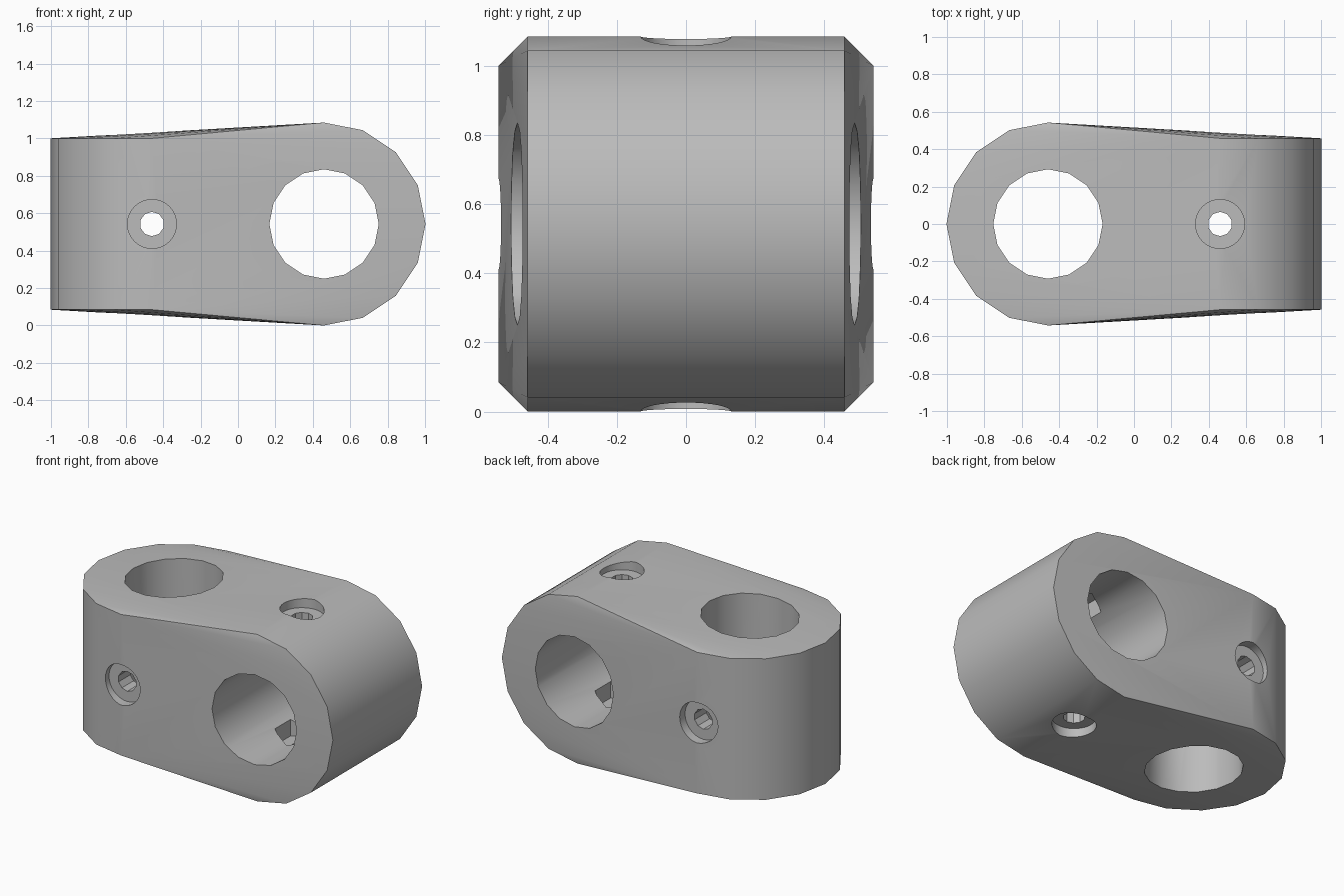
import bpy, bmesh, math
from mathutils import Matrix, Vector

cube = bpy.data.objects.get("Cube")
if cube:
    bpy.data.objects.remove(cube, do_unlink=True)

R = 0.54            # outer radius of each clamp end
HALF = 0.458        # half length of each clamp end
OFF = 0.46          # rod axis offset from the middle
MID = 0.5425        # height of the middle
BORE = 0.2925       # rod radius
UPRIGHT = Matrix.Identity(4)
CROSS = Matrix.Rotation(math.pi / 2, 4, 'X')


def cylinder(bm, radius, low, high, sides, x, turn, spin=0.0):
    """Add a closed cylinder along the turned z axis, from low to high."""
    place = (Matrix.Translation((x, 0, MID)) @ turn
             @ Matrix.Translation((0, 0, (low + high) / 2))
             @ Matrix.Rotation(spin, 4, 'Z'))
    return bmesh.ops.create_cone(bm, cap_ends=True, segments=sides, radius1=radius,
                                 radius2=radius, depth=high - low, matrix=place)


def make_object(name, bm):
    bmesh.ops.recalc_face_normals(bm, faces=bm.faces)
    mesh = bpy.data.meshes.new(name)
    bm.to_mesh(mesh)
    bm.free()
    obj = bpy.data.objects.new(name, mesh)
    bpy.context.collection.objects.link(obj)
    return obj


# Body: hull around an upright and a crosswise cylinder
bm = bmesh.new()
for x, turn in ((-OFF, UPRIGHT), (OFF, CROSS)):
    cylinder(bm, R + 0.0025, -HALF, HALF, 16, x, turn)
bmesh.ops.delete(bm, geom=list(bm.faces), context='FACES_ONLY')
bmesh.ops.delete(bm, geom=list(bm.edges), context='EDGES_FACES') if bm.edges else None
points = [v.co.copy() for v in bm.verts]
if not points:
    for x, turn in ((-OFF, UPRIGHT), (OFF, CROSS)):
        cylinder(bm, R + 0.0025, -HALF, HALF, 16, x, turn)
    points = [v.co.copy() for v in bm.verts]
bm.free()
bm = bmesh.new()
for p in points:
    bm.verts.new(p)
hull = bmesh.ops.convex_hull(bm, input=list(bm.verts))
bmesh.ops.dissolve_limit(bm, angle_limit=0.01, verts=bm.verts, edges=bm.edges)
body = make_object("rod_clamp_body", bm)

# Cutters: rod bores, screw holes, screw head recesses and nut pockets
cuts = []
for x, bore_turn, screw_turn in ((-OFF, UPRIGHT, CROSS), (OFF, CROSS, UPRIGHT)):
    shapes = [("rod_bore", BORE, -1, 1, 16, bore_turn, 0),
              ("screw_hole", 0.065, -1, 1, 10, screw_turn, 0)]
    for side in (-1, 1):
        for name, radius, near, far, sides, spin in (
                ("head_recess", 0.131, 0.48, 0.8, 32, 0),
                ("nut_pocket", 0.16, 0.1, 0.36, 6, 0)):
            low, high = sorted((side * near, side * far))
            shapes.append((name, radius, low, high, sides, screw_turn, spin))
    for name, radius, low, high, sides, turn, spin in shapes:
        bm = bmesh.new()
        cylinder(bm, radius, low, high, sides, x, turn, spin)
        cutter = make_object(name + "_cutter", bm)
        cutter.hide_render = True
        cuts.append(cutter)

bpy.ops.object.select_all(action='DESELECT')
bpy.context.view_layer.objects.active = body
body.select_set(True)
for cutter in cuts:
    mod = body.modifiers.new("cut", 'BOOLEAN')
    mod.operation = 'DIFFERENCE'
    mod.solver = 'EXACT'
    mod.object = cutter
    bpy.ops.object.modifier_apply(modifier=mod.name)
for cutter in cuts:
    bpy.data.objects.remove(cutter, do_unlink=True)

# Plain grey material and smooth shading with sharp rims
grey = bpy.data.materials.new("plain_grey")
grey.use_nodes = True
colour = (0.5, 0.5, 0.5, 1)
grey.diffuse_color = colour
grey.node_tree.nodes["Principled BSDF"].inputs["Base Color"].default_value = colour
body.data.materials.clear()
body.data.materials.append(grey)
bpy.ops.object.shade_smooth_by_angle(angle=math.radians(30))
